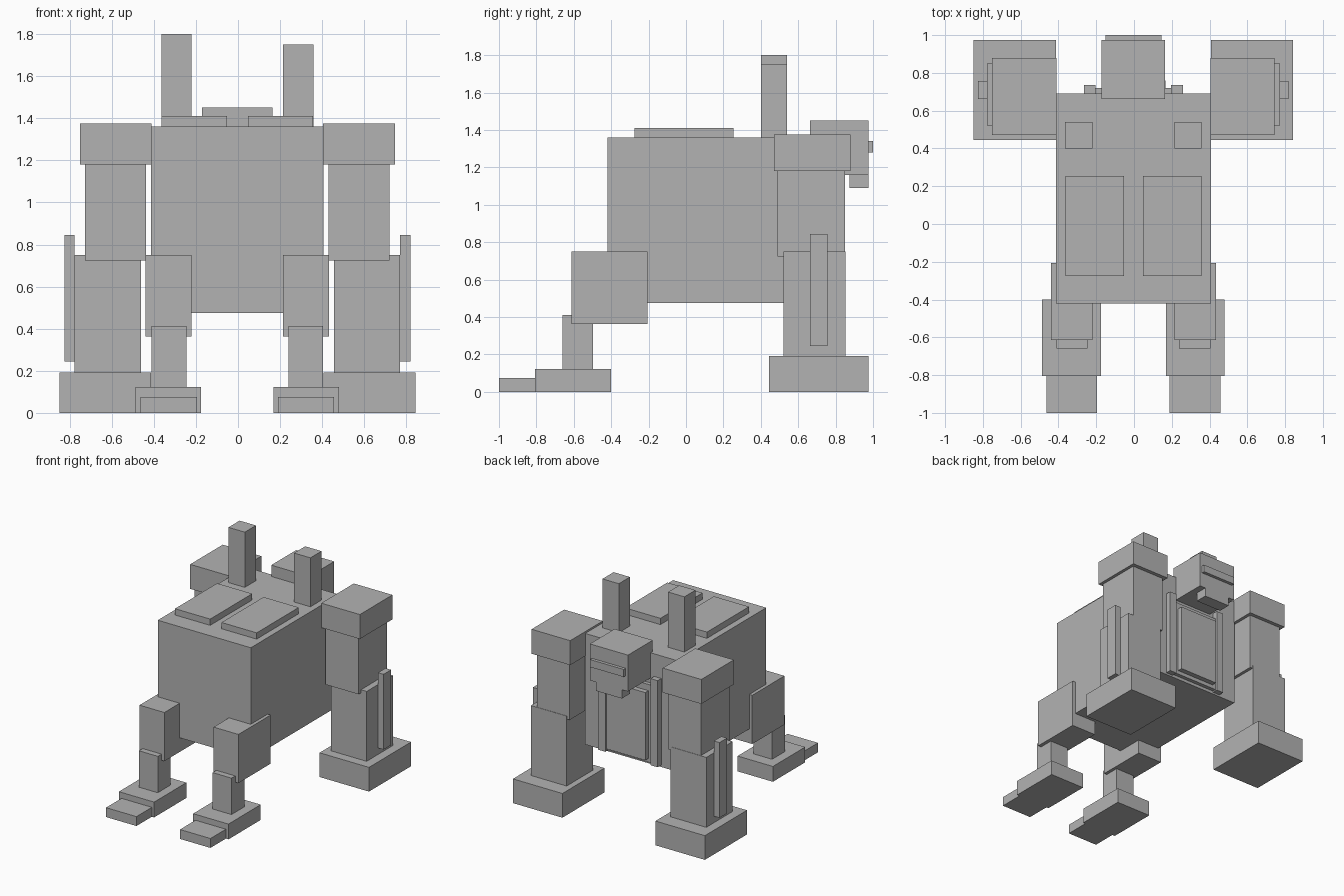
import bpy
import bmesh
from mathutils import Matrix, Vector

default = bpy.data.objects.get("Cube")
if default:
    bpy.data.objects.remove(default, do_unlink=True)

CENTRE = -0.003  # midline of the model

grey = bpy.data.materials.new("stone_grey")
grey.use_nodes = True
colour = (0.45, 0.45, 0.45, 1)
grey.diffuse_color = colour
grey.node_tree.nodes["Principled BSDF"].inputs["Base Color"].default_value = colour


def box(name, x, y, z):
    """Axis-aligned block from (min, max) spans."""
    spans = (x, y, z)
    size = [hi - lo for lo, hi in spans]
    middle = Vector([(lo + hi) / 2 for lo, hi in spans])
    mesh = bpy.data.meshes.new(name)
    bm = bmesh.new()
    bmesh.ops.create_cube(bm, size=1, matrix=Matrix.Diagonal((*size, 1)))
    bm.to_mesh(mesh)
    bm.free()
    mesh.materials.append(grey)
    obj = bpy.data.objects.new(name, mesh)
    obj.location = middle + Vector((CENTRE, 0, 0))
    bpy.context.collection.objects.link(obj)
    return obj


def pair(name, x, y, z):
    """Matching blocks on both sides of the midline."""
    box("left_" + name, x, y, z)
    box("right_" + name, (-x[1], -x[0]), y, z)


def centred(name, half, y, z):
    box(name, (-half, half), y, z)


# Torso and its plates
centred("body", 0.41, (-0.42, 0.69), (0.475, 1.36))
pair("top_plate", (0.05, 0.36), (-0.275, 0.255), (1.36, 1.41))
centred("chest_base_plate", 0.2, (0.68, 0.72), (0.5, 1.12))
centred("chest_plate", 0.17, (0.7, 0.76), (0.53, 1.07))
pair("chest_strip", (0.2, 0.262), (0.69, 0.735), (0.49, 1.18))

# Uneven posts on top
box("left_post", (0.217, 0.361), (0.4, 0.54), (1.36, 1.75))
box("right_post", (-0.361, -0.217), (0.4, 0.54), (1.36, 1.8))

# Head
centred("head", 0.168, (0.663, 0.975), (1.16, 1.45))
centred("jaw", 0.115, (0.875, 0.975), (1.09, 1.17))
centred("brow_bar", 0.148, (0.97, 1.0), (1.28, 1.34))

# Large limbs
pair("shoulder", (0.408, 0.748), (0.47, 0.88), (1.18, 1.375))
pair("upper_arm", (0.433, 0.723), (0.49, 0.85), (0.725, 1.18))
pair("forearm", (0.458, 0.773), (0.52, 0.853), (0.19, 0.75))
pair("forearm_ridge", (0.773, 0.822), (0.663, 0.757), (0.245, 0.845))
pair("fist", (0.41, 0.846), (0.445, 0.975), (0, 0.193))

# Small limbs
pair("thigh", (0.217, 0.436), (-0.613, -0.207), (0.362, 0.75))
pair("shin", (0.242, 0.408), (-0.66, -0.497), (0.12, 0.412))
pair("foot", (0.172, 0.483), (-0.806, -0.4), (0, 0.122))
pair("toe", (0.192, 0.46), (-1.0, -0.806), (0, 0.075))
